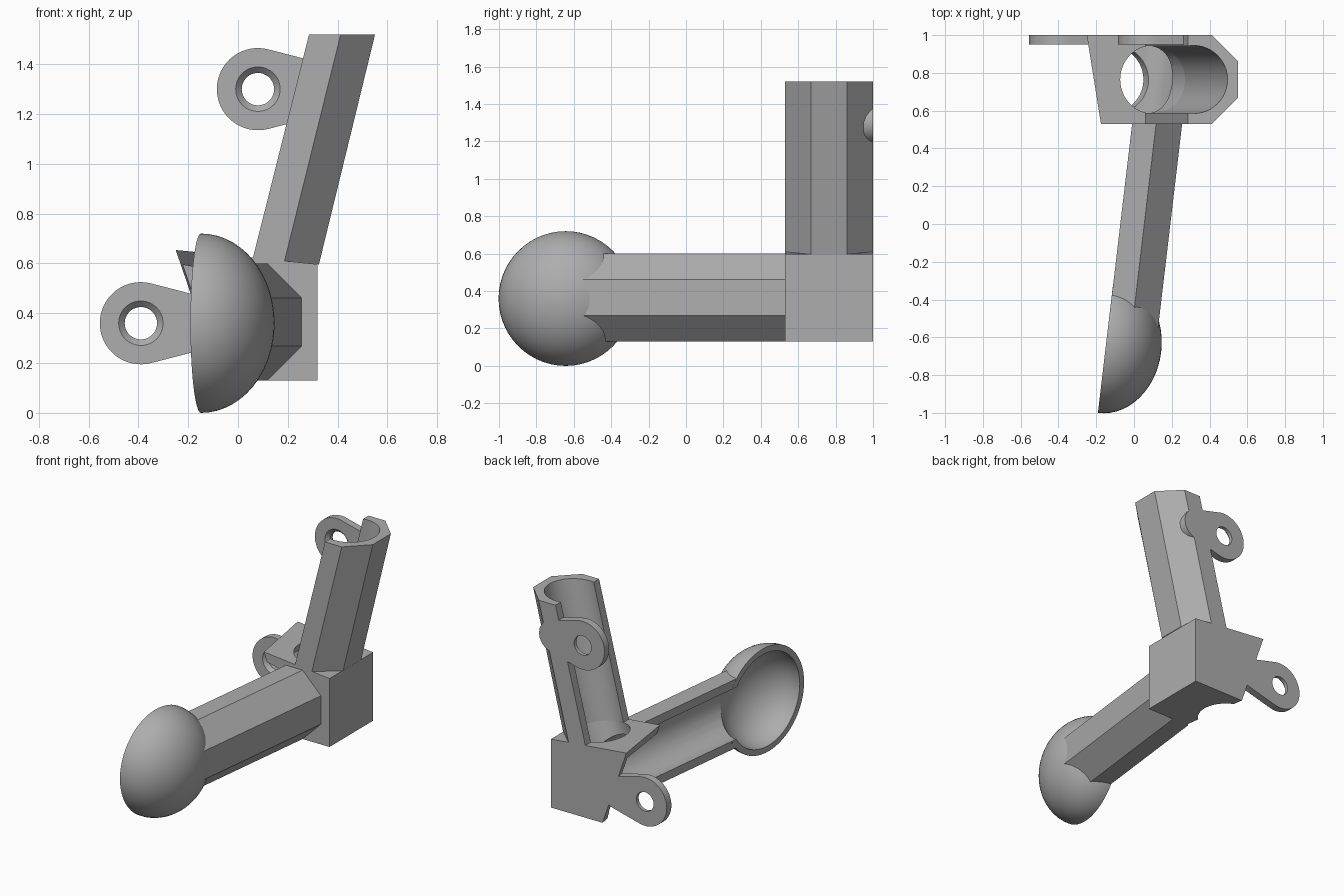
import bpy, bmesh
from math import pi, cos, sin, acos, radians

if "Cube" in bpy.data.objects:
    bpy.data.objects.remove(bpy.data.objects["Cube"])

grey = bpy.data.materials.new("plain grey")
grey.use_nodes = True
GREY = (0.42, 0.42, 0.42, 1)
grey.diffuse_color = GREY
grey.node_tree.nodes["Principled BSDF"].inputs["Base Color"].default_value = GREY


def finish(name, bm):
    bmesh.ops.recalc_face_normals(bm, faces=bm.faces)
    mesh = bpy.data.meshes.new(name)
    bm.to_mesh(mesh)
    bm.free()
    mesh.materials.append(grey)
    ob = bpy.data.objects.new(name, mesh)
    bpy.context.collection.objects.link(ob)
    return ob


def loft(name, rings):
    """Solid through matching rings of points, capped at both ends."""
    bm = bmesh.new()
    loops = [[bm.verts.new(p) for p in ring] for ring in rings]
    n = len(loops[0])
    for a, b in zip(loops, loops[1:]):
        for i in range(n):
            j = (i + 1) % n
            bm.faces.new((a[i], a[j], b[j], b[i]))
    bm.faces.new(loops[0])
    bm.faces.new(loops[-1])
    return finish(name, bm)


def circle(r, n=48):
    return [(r * cos(2 * pi * i / n), r * sin(2 * pi * i / n)) for i in range(n)]


def along_y(profile, cx, y, cz):
    return [(cx + u, y, cz + v) for u, v in profile]


def along_z(profile, cx, cy, z):
    return [(cx + u, cy + v, z) for u, v in profile]


# Half octagon shared by both channels, open towards -x
R, S, OPEN, BORE = 0.235, 0.097, -0.03, 0.18
half_octagon = [(OPEN, -R), (S, -R), (R, -S), (R, S), (S, R), (OPEN, R)]
MID_Y, MID_Z = 0.765, 0.365


def arm_x(y):
    return 0.02 + 0.118 * (y - 0.53)


def riser_x(z):
    return 0.09 + 0.245 * (z - 0.6)


def drain_x(z):
    return -0.13 + 0.468 * (z - 0.13)


def roof_z(x):
    return 0.597 + 0.1 * (0.32 - x)


def half_ellipsoid(name, depth, radius, bisect):
    bm = bmesh.new()
    bmesh.ops.create_uvsphere(bm, u_segments=56, v_segments=28, radius=1)
    bmesh.ops.scale(bm, vec=(depth, radius, radius), verts=bm.verts)
    if bisect:
        bmesh.ops.bisect_plane(bm, geom=bm.verts[:] + bm.edges[:] + bm.faces[:],
                               dist=1e-5, plane_co=(0, 0, 0), plane_no=(1, 0, 0),
                               clear_inner=True)
        bmesh.ops.holes_fill(bm, edges=[e for e in bm.edges if e.is_boundary])
    ob = finish(name, bm)
    ob.location = (-0.149, -0.643, 0.36)
    ob.rotation_euler.z = -0.117
    return ob


def ear(name, cx, cz):
    """Rounded screw tab tapering towards +x."""
    big, small, d = 0.165, 0.11, 0.22
    a, n = acos((big - small) / d), 32
    outline = [(big * cos(t), big * sin(t))
               for t in (a + (2 * pi - 2 * a) * i / n for i in range(n + 1))]
    outline += [(d + small * cos(t), small * sin(t))
                for t in (-a + 2 * a * i / 8 for i in range(9))]
    tab = loft(name, [along_y(outline, cx, y, cz) for y in (0.95, 1.0)])
    hole = loft("screw_hole_cutter", [along_y(circle(r), cx, y, cz) for y, r in
                                      ((0.94, 0.099), (0.975, 0.065), (1.02, 0.065))])
    return tab, hole


# Solid parts
bowl = half_ellipsoid("bowl", 0.295, 0.36, True)
arm = loft("arm_channel", [along_y(half_octagon, arm_x(y), y, MID_Z) for y in (-0.643, 0.53)])
corner = loft("corner_block", [
    [(0.32, 0.53, 0.13), (0.32, 1, 0.13), (-0.07, 1, 0.13), (0.005, 0.53, 0.13)],
    [(x, y, roof_z(x)) for x, y in ((0.32, 0.53), (0.32, 1), (-0.25, 1), (-0.175, 0.53))]])
riser_base = [(x, y, roof_z(x)) for x, y, z in along_z(half_octagon, riser_x(0.6), MID_Y, 0)]
riser = loft("riser_channel", [riser_base, along_z(half_octagon, riser_x(1.52), MID_Y, 1.52)])
low_ear, low_hole = ear("lower_ear", -0.39, 0.36)
top_ear, top_hole = ear("upper_ear", 0.08, 1.30)

# Cutters for the hollows
cavity = half_ellipsoid("cavity_cutter", 0.255, 0.32, False)
arm_bore = loft("arm_bore_cutter", [along_y(circle(BORE), arm_x(y), y, MID_Z)
                                    for y in (-0.66, 0.95)])
riser_bore = loft("riser_bore_cutter", [along_z(circle(BORE), riser_x(z), MID_Y, z)
                                        for z in (0.5, 1.6)])
drain_bore = loft("drain_cutter", [along_z(circle(BORE), drain_x(z), MID_Y, z)
                                   for z in (0.05, 0.75)])
slot_profile = [(0.04, 0.185), (0.04, 0.545), (-0.25, 0.6), (-0.5, 0.6), (-0.5, 0.185)]
slot = loft("slot_cutter", [along_y(slot_profile, 0, y, 0) for y in (0.45, 0.95)])

cuts = {bowl: [cavity, arm_bore], arm: [arm_bore, cavity],
        corner: [arm_bore, slot, drain_bore], riser: [riser_bore],
        low_ear: [low_hole], top_ear: [top_hole]}
cutters = {c for group in cuts.values() for c in group}

bpy.context.view_layer.update()
for part, group in cuts.items():
    bpy.ops.object.select_all(action='DESELECT')
    part.select_set(True)
    bpy.context.view_layer.objects.active = part
    for cutter in group:
        mod = part.modifiers.new("hollow", 'BOOLEAN')
        mod.operation, mod.solver, mod.object = 'DIFFERENCE', 'EXACT', cutter
        bpy.ops.object.modifier_apply(modifier=mod.name)
    bpy.ops.object.shade_smooth_by_angle(angle=radians(25))

for cutter in cutters:
    bpy.data.objects.remove(cutter)
